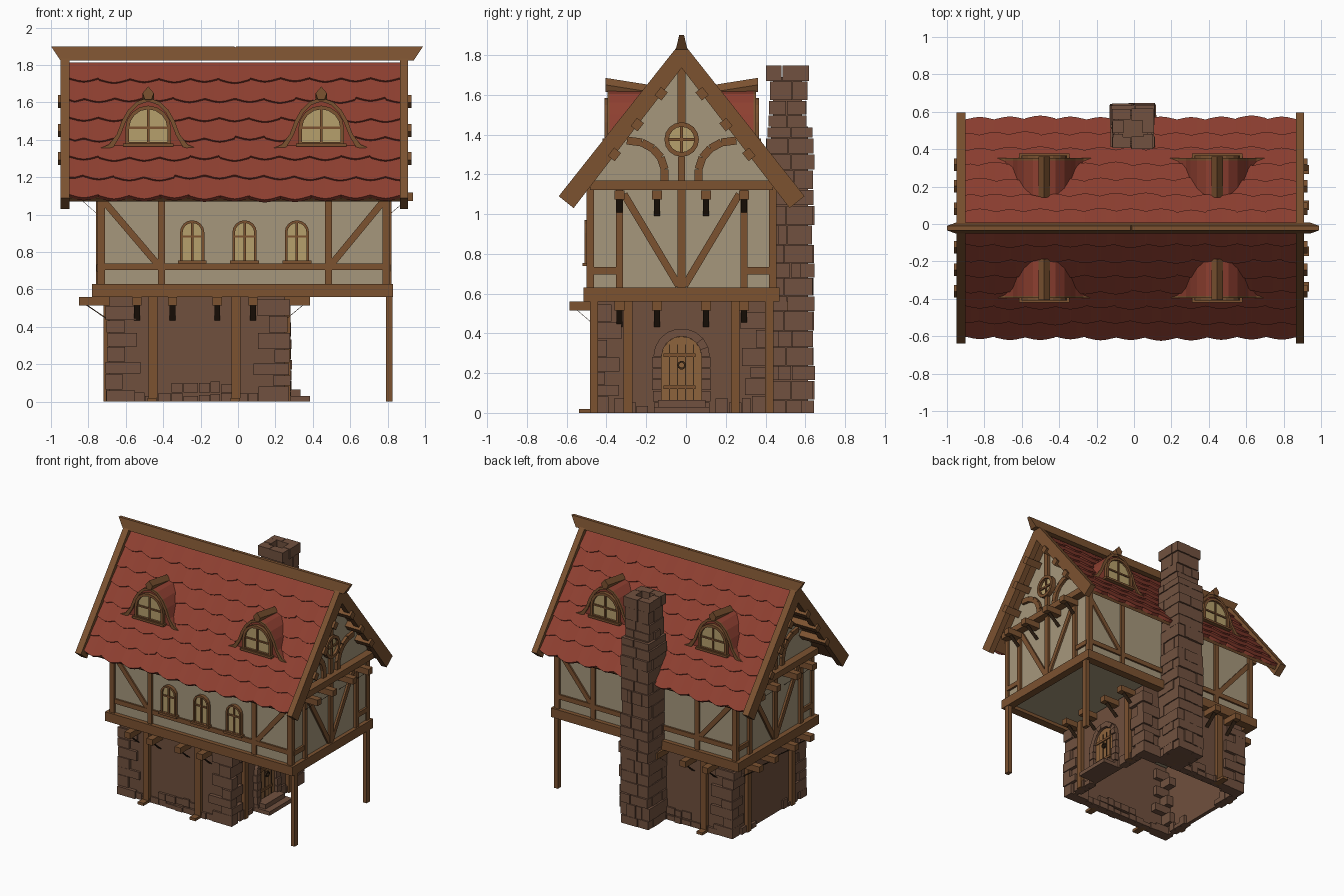
import bpy, bmesh, math, random
from mathutils import Vector as V

if "Cube" in bpy.data.objects:
    bpy.data.objects.remove(bpy.data.objects["Cube"])

random.seed(4)
Y0 = -0.022                      # the house is symmetric about this y; parts are built around y = 0
COL = dict(wood=(.2, .085, .03), dark=(.045, .023, .01), stone=(.165, .083, .05), wall=(.16, .08, .047),
           plaster=(.38, .31, .2), tile=(.27, .05, .03), glass=(.47, .35, .15), door=(.27, .125, .045))
MATS, PARTS = {}, {}
for k, c in COL.items():
    MATS[k] = bpy.data.materials.new(k)
    MATS[k].diffuse_color = (*c, 1)
Z = V((0, 0, 1))


def part(name, mat):
    if name not in PARTS:
        PARTS[name] = (bmesh.new(), mat)
    return PARTS[name][0]


def prism(bm, pts, off):
    a = [bm.verts.new(V(p)) for p in pts]
    b = [bm.verts.new(V(p) + V(off)) for p in pts]
    fs = [bm.faces.new(a), bm.faces.new(b[::-1])]
    for i in range(len(a)):
        j = (i + 1) % len(a)
        fs.append(bm.faces.new((a[j], a[i], b[i], b[j])))
    bmesh.ops.recalc_face_normals(bm, faces=fs)


def box(bm, x0, x1, y0, y1, z0, z1):
    prism(bm, [(x0, y0, z0), (x1, y0, z0), (x1, y1, z0), (x0, y1, z0)], (0, 0, z1 - z0))


def beam(bm, a, b, w, d, n):
    """Bar from a to b, w wide, rising d along n."""
    a, b, n = V(a), V(b), V(n).normalized()
    s = (b - a).cross(n).normalized() * w / 2
    prism(bm, [a - s, a + s, b + s, b - s], n * d)


def band(bm, outer, inner, off, closed=True):
    k = len(outer)
    for i in range(k if closed else k - 1):
        j = (i + 1) % k
        prism(bm, [outer[i], outer[j], inner[j], inner[i]], off)


def arch(w, h, k=8):
    """Arch outline in (across, up): half width w, height h, foot at 0."""
    return [(w, 0)] + [(w * math.cos(math.pi * i / k), h - w + w * math.sin(math.pi * i / k))
                       for i in range(k + 1)] + [(-w, 0)]


def window(o, u, n, w, h, t, cross):
    """Arched window: glass, frame, glazing bars and sill."""
    o, u, n = V(o), V(u), V(n)
    at = lambda a, b, c=0: o + u * a + Z * b + n * c
    prism(part('window_glass', 'glass'), [at(a, b) for a, b in arch(w - .005, h - .005)], n * .012)
    fr = part('window_frames', 'wood')
    band(fr, [at(a, b) for a, b in arch(w, h)], [at(a, b + (t if b < .01 else 0)) for a, b in arch(w - t, h - t)], n * .028)
    beam(fr, at(0, 0), at(0, h - .01), .013, .022, n)
    beam(fr, at(-w + .01, h * cross), at(w - .01, h * cross), .012, .02, n)
    beam(fr, at(-w - .012, .005), at(w + .012, .005), .016, .038, n)


wood, stone = part('timber_frame', 'wood'), part('corner_stones', 'stone')

# ground floor walls, open underneath
GX0, GX1, GY = -.69, .25, .43
gw = part('ground_walls', 'wall')
for s in (-1, 1):
    box(gw, GX0, GX1, s * GY, s * (GY - .03), 0, .57)
for x in (GX0, GX1 - .03):
    box(gw, x, x + .03, -GY, GY, 0, .57)

# corner stones, alternating long and short
R = random.uniform
for cx, sx in ((GX0 - .02, 1), (GX1 + .03, -1)):
    for sy in (-1, 1):
        z, i = 0, 0
        while z < .5:
            h = min(R(.055, .095), .55 - z)
            lx, ly = ((R(.15, .19), R(.07, .1)), (R(.08, .1), R(.13, .16)))[i % 2]
            x, y = cx + sx * R(0, .015), sy * (GY + R(.012, .028))
            box(stone, x, x + sx * lx, y, y - sy * ly, z, z + h - .004)
            z, i = z + h, i + 1

# low row of footing stones
foot = part('footing_stones', 'stone')
for s in (-1, 1):
    x = -.56
    while x < .1:
        w = R(.05, .09)
        for z0, z1 in ((0, R(.03, .05)), (.05, R(.09, .11))):
            if z0 == 0 or -.4 < x < -.09:
                box(foot, x, x + w - .004, s * (GY - .05), s * (GY + R(.008, .02)), z0, z1)
        x += w
    for wx, d in ((GX0, -1), (GX1, 1)):
        y = .17
        while y < .34:
            w = R(.04, .07)
            box(foot, wx - d * .05, wx + d * R(.008, .02), s * y, s * (y + w - .004), 0, R(.03, .1))
            y += w

# ground posts with splayed feet
for s in (-1, 1):
    for x in (-.455, -.01):
        box(wood, x - .024, x + .024, s * (GY - .02), s * (GY + .03), .02, .56)
        box(wood, x - .03, x + .02, s * (GY - .02), s * (GY + .085), 0, .02)
    for wx, d in ((GX0, -1), (GX1, 1)):
        box(wood, wx - d * .02, wx + d * .03, s * .27 - .022, s * .27 + .022, 0, .56)
    box(part('corner_posts', 'wood'), .792, .825, s * .42, s * .462, 0, .57)

# joist ends with braces
joists = part('joist_ends', 'wood')


def joist(p, d, length, z):
    p, d = V((*p, z)), V((*d, 0))
    side = d.cross(Z) * .025
    prism(joists, [p - side, p + side, p + side + Z * .046, p - side + Z * .046], d * length)
    beam(part('joist_braces', 'dark'), p - Z * .085 - d * .005, p + d * (length - .035) + Z * .003, .03, .03, d + Z)


for y in (-.313, -.123, .123, .313):
    joist((GX0, y), (-1, 0), .16, .514)
    joist((GX1, y), (1, 0), .135, .514)
    joist((-.74, y), (-1, 0), .13, 1.072)
    joist((.8, y), (1, 0), .135, 1.072)
for x in (-.54, -.35, -.11, .08):
    for s in (-1, 1):
        joist((x, s * GY), (0, s), .133, .514)

# upper storey body with gables, floor and sill beam
UX0, UX1, UY = -.74, .8, .46
prism(part('upper_walls', 'plaster'), [(UX0, -UY, .585), (UX0, UY, .585), (UX0, UY, 1.19), (UX0, 0, 1.76), (UX0, -UY, 1.19)],
      (UX1 - UX0, 0, 0))
for s in (-1, 1):
    box(wood, -.78, .83, s * .493, s * .43, .56, .63)
for x in (-.78, .77):
    box(wood, x, x + .06, -.43, .43, .56, .63)

# timber framing of the long walls
for s in (-1, 1):
    n, y = (0, s, 0), s * UY
    for x in (-.41, .483):
        beam(wood, (x, y, .62), (x, y, 1.15), .037, .016, n)
    for x in (-.732, .792):
        box(wood, x - .02, x + .02, s * .44, s * .478, .62, 1.15)
    beam(wood, (UX0, y, .722), (UX1, y, .722), .036, .014, n)
    beam(wood, (-.72, y, 1.075), (-.43, y, .735), .036, .012, n)
    beam(wood, (.78, y, 1.075), (.5, y, .735), .036, .012, n)
for x in (-.245, .035, .315):
    window((x, -UY, .742), (1, 0, 0), (0, -1, 0), .065, .228, .014, .62)

# timber framing, round window and curved braces of both gables
for x, d in ((UX0, -1), (UX1, 1)):
    n = (d, 0, 0)
    P = lambda y, z: (x, y, z)
    beam(wood, P(0, .62), P(0, 1.12), .04, .02, n)
    beam(wood, P(0, 1.16), P(0, 1.29), .036, .022, n)
    beam(wood, P(0, 1.45), P(0, 1.76), .04, .022, n)
    box(wood, x, x + d * .06, -.46, .46, 1.12, 1.168)
    for s in (-1, 1):
        beam(wood, P(s * .313, .62), P(s * .313, 1.12), .036, .02, n)
        beam(wood, P(s * .33, .715), P(s * .45, .715), .036, .016, n)
        beam(wood, P(s * .29, 1.1), P(s * .015, .64), .036, .015, n)
        c = [(.085, 1.165), (.085, 1.225), (.105, 1.285), (.145, 1.33), (.2, 1.36), (.275, 1.37)]
        for a, b in zip(c, c[1:]):
            beam(wood, P(s * a[0], a[1]), P(s * b[0], b[1]), .04, .022, n)
    circ = lambda r: [P(r * math.cos(i * math.pi / 8), 1.375 + r * math.sin(i * math.pi / 8)) for i in range(16)]
    prism(part('window_glass', 'glass'), circ(.07), V(n) * .015)
    band(part('window_frames', 'wood'), circ(.087), circ(.064), V(n) * .035)
    beam(part('window_frames', 'wood'), P(0, 1.3), P(0, 1.45), .014, .026, n)
    beam(part('window_frames', 'wood'), P(-.07, 1.375), P(.07, 1.375), .014, .026, n)

# roof: boarding, barge boards, purlins and ridge
EY, EZ, TOP = .578, 1.085, 1.813
roof = part('roof_boarding', 'wood')
barge, purlin = part('barge_boards', 'wood'), part('purlin_ends', 'wood')
for s in (-1, 1):
    prism(roof, [(-.93, s * y, z) for y, z in ((EY - .01, 1.088), (0, 1.805), (0, 1.77), (.55, 1.07))], (1.82, 0, 0))
    for x, w in ((-.95, .05), (.865, .045)):
        prism(barge, [(x, s * y, z) for y, z in ((.618, 1.09), (.543, 1.03), (0, 1.735), (0, 1.87))], (w, 0, 0))
    for y, z in ((.103, 1.605), (.223, 1.45), (.338, 1.3)):
        for x0, x1 in ((-.963, -.74), (.8, .928)):
            sl = V((0, s * .62, -.78)) * .026
            beam(purlin, V((x0, s * y, z)) - sl, V((x0, s * y, z)) + sl, .044, x1 - x0, (1, 0, 0))
prism(part('ridge_beam', 'wood'), [(-.95, -.03, 1.825), (-.95, .03, 1.825), (-1, .012, 1.9), (-1, -.012, 1.9)], (.98, 0, 0))
prism(part('ridge_beam', 'wood'), [(.94, -.03, 1.825), (.94, .03, 1.825), (.99, .012, 1.9), (.99, -.012, 1.9)], (-1.0, 0, 0))

# scalloped tile rows
tiles, ROWS, X0, X1 = part('roof_tiles', 'tile'), 7, -.905, .87
for s in (-1, 1):
    up = V((0, -s * EY, TOP - EZ))
    L = up.length
    up.normalize()
    n = V((0, s * (TOP - EZ), EY)).normalized()
    for r in range(ROWS):
        step, tw = L / ROWS, (X1 - X0) / 11
        xs = []
        for t in range(-1, 12):
            j = R(-.008, .008)
            for f, e in ((.02, .022), (.3, .006), (.5, 0), (.7, .006), (.98, .022)):
                x = X0 + (t + f + (r % 2) * .5) * tw
                if X0 < x < X1:
                    xs.append((x, e + j))
        xs = [(X0, .015)] + xs + [(X1, .015)]
        rows = []
        for x, e in xs:
            p = V((x, s * EY, EZ)) + up * (r * step + e - .012)
            q = V((x, s * EY, EZ)) + up * min((r + 1) * step + .03, L)
            rows.append([tiles.verts.new(v) for v in (p - n * .008, p + n * .016, q + n * .002)])
        for a, b in zip(rows, rows[1:]):
            for k in (0, 1):
                f = tiles.faces.new((a[k], b[k], b[k + 1], a[k + 1]))
                f.normal_update()
                if f.normal.dot(n - up) < 0:
                    f.normal_flip()

# bell shaped dormers on both slopes
half = [(.265, 1.352), (.21, 1.375), (.168, 1.43), (.142, 1.5), (.108, 1.56), (.06, 1.605), (0, 1.625)]
inset = [(.225, 1.352), (.185, 1.362), (.148, 1.425), (.122, 1.492), (.094, 1.545), (.052, 1.587), (0, 1.605)]
full = lambda h: h + [(-a, b) for a, b in h[-2::-1]]
for cx in (-.48, .445):
    for s in (-1, 1):
        P = lambda pts, y: [(cx + a, s * y, b) for a, b in pts]
        prism(part('dormer_roofs', 'tile'), P(full(half), .362), (0, -s * .25, 0))
        band(part('dormer_trim', 'wood'), P(full(half), .36), P(full(inset), .36), (0, s * .014, 0), False)
        window((cx, s * .36, 1.368), (1, 0, 0), (0, s, 0), .122, .215, .02, .45)
        prism(part('dormer_ridges', 'wood'), [(cx + a, s * .384, b) for a, b in
              ((-.018, 1.615), (.018, 1.615), (.03, 1.65), (0, 1.685), (-.03, 1.65))], (0, -s * .22, -.035))

# chimney stack built of stone courses
ch = part('chimney_stones', 'stone')
box(part('chimney_core', 'wall'), -.1, .09, .45, .635, 0, 1.44)
box(part('chimney_core', 'wall'), -.085, .075, .46, .605, 1.44, 1.69)


def stack(x0, x1, y0, y1, z, top, lo, hi):
    i = 0
    while z < top - .01:
        h = R(lo, hi)
        h = top - z if top - z - h < .03 else h
        t, j = .055, lambda: R(-.008, .006)
        a, b = (t, 0) if i % 2 else (0, t)
        m, k = R(.35, .65), R(.35, .65)
        xm, ym = x0 + (x1 - x0) * m, y0 + (y1 - y0) * k
        for ya, yb in ((y0 - j(), y0 + t), (y1 - t, y1 + j())):
            box(ch, x0 + a + j() * .5, xm - .002, ya, yb, z, z + h - .004)
            box(ch, xm + .002, x1 - a + j() * .5, ya - .004, yb + .004, z, z + h - .004)
        for xa, xb in ((x0 + j(), x0 + t), (x1 - t, x1 + j())):
            box(ch, xa, xb, y0 + b + j() * .5, ym - .002, z, z + h - .004)
            box(ch, xa - .004, xb + .004, ym + .002, y1 - b + j() * .5, z, z + h - .004)
        z, i = z + h, i + 1


stack(-.12, .11, .43, .66, 0, 1.44, .06, .1)
stack(-.105, .095, .442, .625, 1.44, 1.67, .06, .09)
stack(-.115, .105, .432, .635, 1.67, 1.75, .08, .08)

# arched door with stone surround, strap hinges, ring handle and steps
D = lambda pts, x: [(x, a, b + .05) for a, b in pts]
prism(part('door', 'door'), D(arch(.1, .335), GX1 - .01), (.02, 0, 0))
for y in (-.06, -.02, .02, .06):
    beam(part('door_grooves', 'dark'), (.258, y, .06), (.258, y, .345), .005, .004, (1, 0, 0))
for z in (.13, .29):
    box(part('door_hinges', 'wood'), .258, .268, -.09, .07, z - .009, z + .009)
ringp = lambda r: [(.262, r * math.cos(i * math.pi / 5), .24 + r * math.sin(i * math.pi / 5)) for i in range(10)]
band(part('door_ring', 'dark'), ringp(.022), ringp(.013), (.012, 0, 0))
o, i_ = arch(.142, .375, 9), arch(.1, .335, 9)
for k in range(1, 10):
    g = R(-.006, .008)
    prism(part('door_stones', 'stone'), D([o[k], o[k + 1], i_[k + 1], i_[k]], GX1 - .02), (.05 + g, 0, 0))
for s in (-1, 1):
    for k in range(5):
        w = R(.135, .15)
        box(part('door_stones', 'stone'), .23, .28 + R(-.006, .008), s * .1, s * w, k * .057, k * .057 + .053)
box(part('door_steps', 'stone'), .24, .335, -.12, .12, 0, .065)
box(part('door_steps', 'stone'), .24, .385, -.14, .14, 0, .03)

# turn every part into an object
for name, (bm, mat) in PARTS.items():
    bmesh.ops.translate(bm, verts=bm.verts, vec=(0, Y0, 0))
    me = bpy.data.meshes.new(name)
    bm.to_mesh(me)
    bm.free()
    me.materials.append(MATS[mat])
    bpy.context.collection.objects.link(bpy.data.objects.new(name, me))

for m in bpy.data.materials:
    if m.users and not m.is_grease_pencil:
        m.use_nodes = True
        m.node_tree.nodes["Principled BSDF"].inputs["Base Color"].default_value = m.diffuse_color
